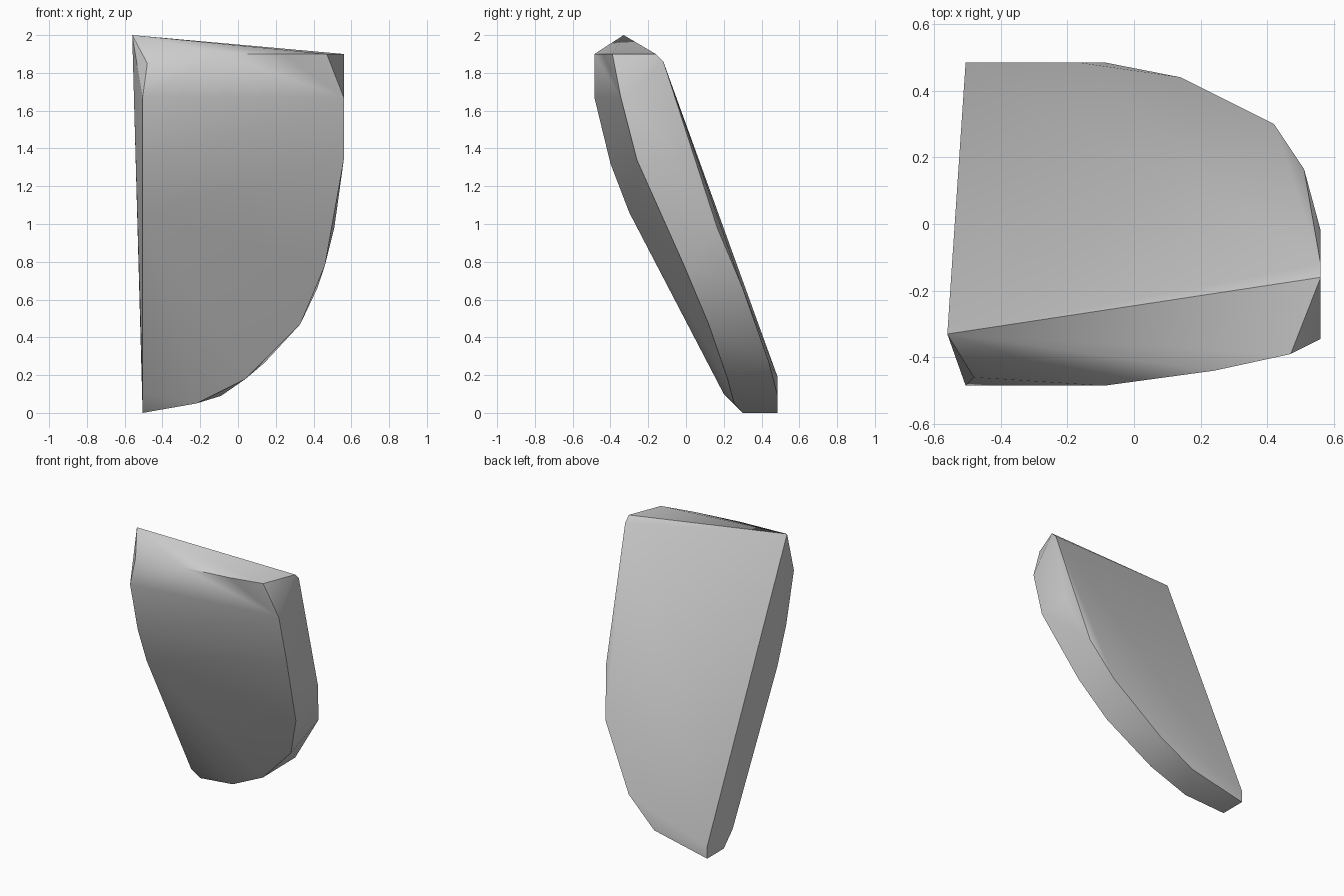
import bpy
import bmesh
import math

default_cube = bpy.data.objects.get("Cube")
if default_cube:
    bpy.data.objects.remove(default_cube, do_unlink=True)


def make_material(name, color):
    material = bpy.data.materials.new(name)
    material.use_nodes = True
    material.diffuse_color = color
    shader = next(n for n in material.node_tree.nodes if n.type == "BSDF_PRINCIPLED")
    shader.inputs["Base Color"].default_value = color
    return material


def convex_solid(name, outlines, material):
    """Wrap a convex skin around several outlines of corner points."""
    bm = bmesh.new()
    for outline in outlines:
        for corner in outline:
            bm.verts.new(corner)
    hull = bmesh.ops.convex_hull(bm, input=bm.verts[:], use_existing_faces=False)
    unused = {e for e in hull["geom_interior"] + hull["geom_unused"]
              if isinstance(e, bmesh.types.BMVert)}
    bmesh.ops.delete(bm, geom=list(unused), context="VERTS")
    bmesh.ops.recalc_face_normals(bm, faces=bm.faces[:])
    mesh = bpy.data.meshes.new(name)
    bm.to_mesh(mesh)
    bm.free()
    mesh.materials.append(material)
    solid = bpy.data.objects.new(name, mesh)
    bpy.context.collection.objects.link(solid)
    return solid


left_x = -0.505
right_x = 0.56
top_z = 1.9

# Pointed top corner and the bevelled rim below it
top_rim = [
    (-right_x, -0.33, 2), (-0.48, -0.46, 1.85), (-0.09, -0.485, top_z),
    (0.24, -0.44, top_z), (0.47, -0.39, top_z), (right_x, -0.16, top_z),
]

# Straight side: curved front edge running down to the foot
straight_side = [(left_x, y, z) for y, z in (
    (-0.485, 1.67), (-0.4, 1.32), (-0.3, 1.06),
    (0.2, 0.1), (0.3, 0), (0.485, 0), (0.485, 0.085))]

# Rounded side: front edge, from the top to the foot
round_front_edge = [
    (right_x, -0.345, 1.67), (right_x, -0.26, 1.34), (0.46, -0.01, 0.78),
    (0.33, 0.12, 0.47), (0.04, 0.22, 0.18), (-0.22, 0.255, 0.05),
]

# Rounded side: back edge, from the top to the foot
round_back_edge = [
    (right_x, -0.12, 1.86), (right_x, -0.02, 1.34), (0.51, 0.165, 0.98),
    (0.42, 0.3, 0.66), (0.14, 0.44, 0.265), (-0.09, 0.485, 0.09),
    (-0.17, 0.485, 0.19),
]

stone_grey = make_material("stone_grey", (0.6, 0.6, 0.6, 1))
slab = convex_solid("leaning_slab",
                    [top_rim, straight_side, round_front_edge, round_back_edge],
                    stone_grey)

# Soft broad faces with crisp rims
bpy.ops.object.select_all(action="DESELECT")
slab.select_set(True)
bpy.context.view_layer.objects.active = slab
bpy.ops.object.shade_smooth_by_angle(angle=math.radians(30))
